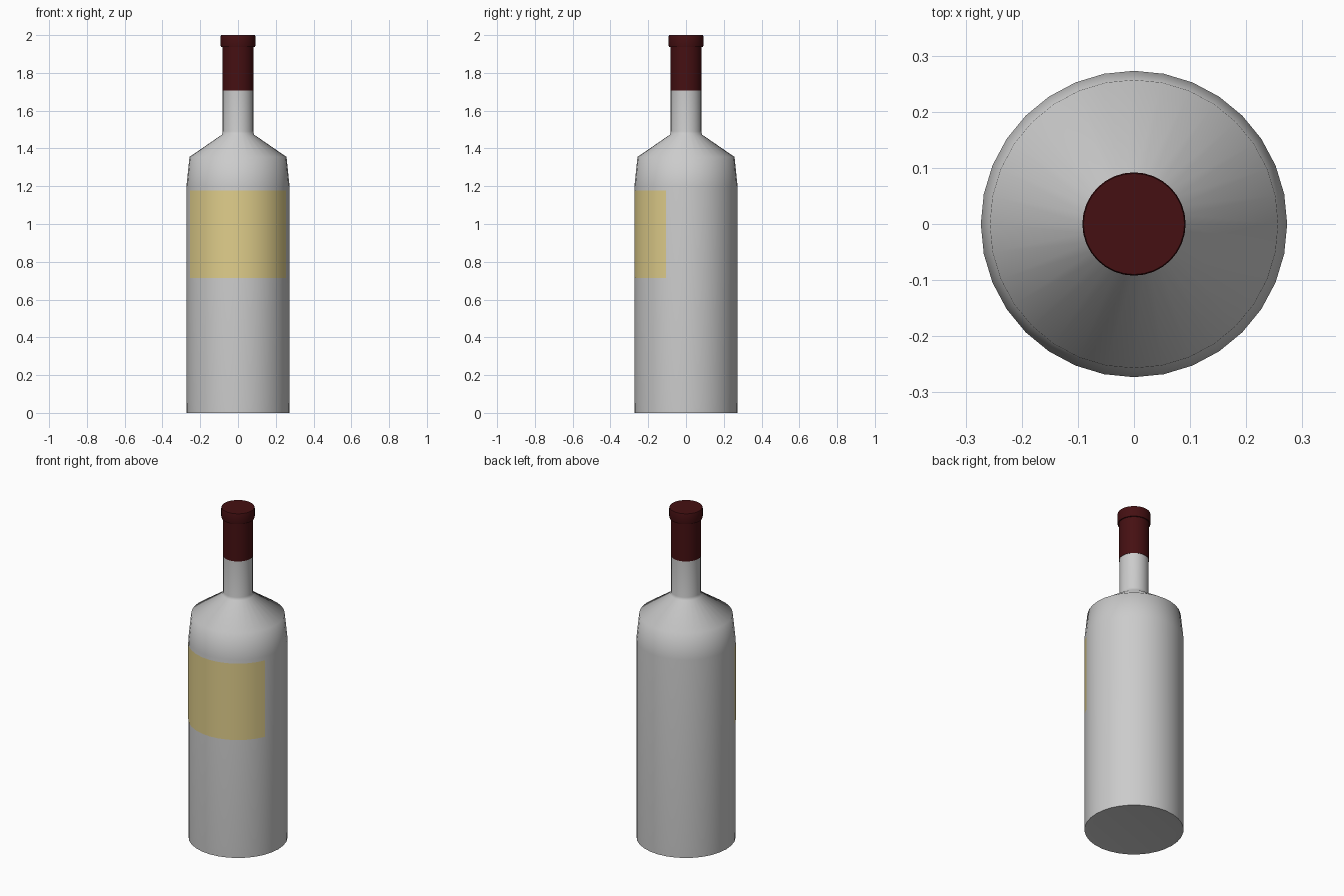
import bpy, bmesh
from math import sin, cos, pi, radians

if "Cube" in bpy.data.objects:
    bpy.data.objects.remove(bpy.data.objects["Cube"])

SEG = 32

def material(name, rgb):
    m = bpy.data.materials.new(name)
    m.diffuse_color = (*rgb, 1)
    m.use_nodes = True
    m.node_tree.nodes["Principled BSDF"].inputs["Base Color"].default_value = m.diffuse_color
    return m

def lathe(name, profile, mat=None, steps=SEG, start=0, angle=40, cap_bottom=False, cap_top=False):
    """Spin a (radius, z) profile about z; fewer steps than SEG gives an open arc."""
    bm = bmesh.new()
    closed = steps == SEG
    n = steps if closed else steps + 1
    rings = []
    for r, z in profile:
        a = [2 * pi * (start + i) / SEG for i in range(n)]
        rings.append([bm.verts.new((r * sin(t), -r * cos(t), z)) for t in a])
    for lo, hi in zip(rings, rings[1:]):
        for i in range(steps):
            j = (i + 1) % n
            bm.faces.new((lo[i], lo[j], hi[j], hi[i]))
    if cap_bottom:
        bm.faces.new(rings[0][::-1])
    if cap_top:
        bm.faces.new(rings[-1])
    me = bpy.data.meshes.new(name)
    bm.to_mesh(me)
    bm.free()
    ob = bpy.data.objects.new(name, me)
    bpy.context.collection.objects.link(ob)
    if mat:
        me.materials.append(mat)
    bpy.ops.object.select_all(action='DESELECT')
    ob.select_set(True)
    bpy.context.view_layer.objects.active = ob
    bpy.ops.object.shade_smooth_by_angle(angle=radians(angle))
    return ob

# glass body: base, straight wall, tapered shoulder, neck
lathe("bottle", [(0.235, 0.004), (0.272, 0), (0.273, 0.07), (0.273, 1.2), (0.257, 1.355),
                 (0.085, 1.473), (0.081, 1.49), (0.081, 1.71)],
      angle=60, cap_bottom=True)

# foil capsule with raised lip
foil = material("dark_red_foil", (0.06, 0.005, 0.006))
lathe("foil_capsule", [(0.081, 1.708), (0.083, 1.708), (0.083, 1.937), (0.09, 1.937), (0.092, 1.945),
                       (0.092, 1.993), (0.09, 2.0)], foil, cap_top=True)

# paper label wrapped around the front
paper = material("cream_label", (0.75, 0.62, 0.26))
lathe("label", [(0.2738, 0.715), (0.2738, 1.178)], paper, steps=12, start=-6)
